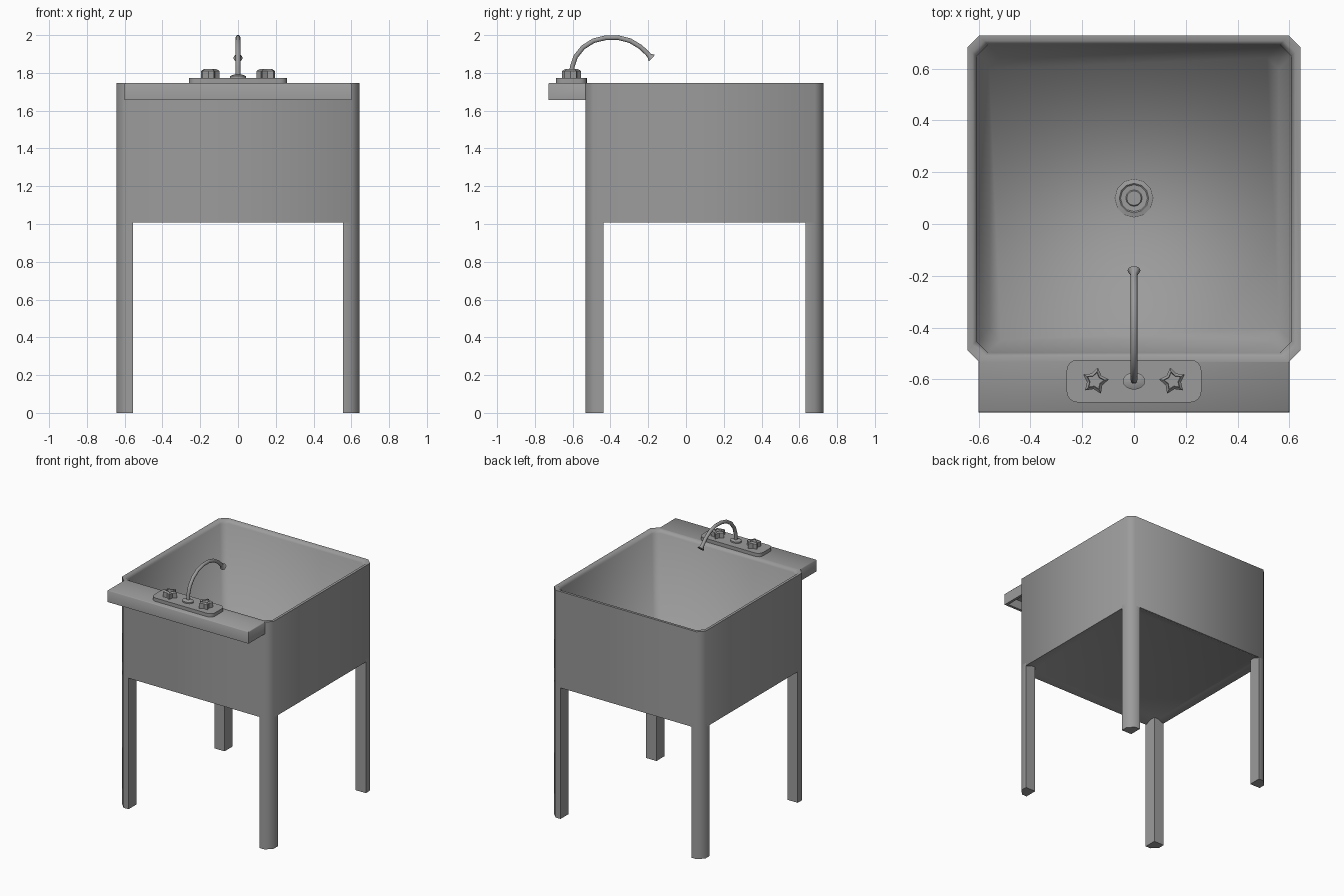
import bpy
import math
from mathutils import Vector

cube = bpy.data.objects.get("Cube")
if cube:
    bpy.data.objects.remove(cube, do_unlink=True)

steel = bpy.data.materials.new("steel_grey")
steel.use_nodes = True
GREY = (0.33, 0.33, 0.33, 1)
steel.diffuse_color = GREY
steel.node_tree.nodes["Principled BSDF"].inputs["Base Color"].default_value = GREY


def loft(name, rings, smooth=50):
    """Skin a list of equal-length rings and cap both ends."""
    n = len(rings[0])
    verts = [p for ring in rings for p in ring]
    faces = [list(range(n))[::-1], [len(verts) - n + i for i in range(n)]]
    for r in range(len(rings) - 1):
        for i in range(n):
            a, b = r * n + i, r * n + (i + 1) % n
            faces.append([a, b, b + n, a + n])
    mesh = bpy.data.meshes.new(name)
    mesh.from_pydata(verts, [], faces)
    mesh.materials.append(steel)
    obj = bpy.data.objects.new(name, mesh)
    bpy.context.collection.objects.link(obj)
    bpy.ops.object.select_all(action="DESELECT")
    obj.select_set(True)
    bpy.context.view_layer.objects.active = obj
    bpy.ops.object.mode_set(mode="EDIT")
    bpy.ops.mesh.select_all(action="SELECT")
    bpy.ops.mesh.normals_make_consistent(inside=False)
    bpy.ops.object.mode_set(mode="OBJECT")
    bpy.ops.object.shade_smooth_by_angle(angle=math.radians(smooth))
    return obj


def rounded_rect(cy, hx, hy, corner, z, steps=1):
    """Rectangle ring with chamfered (steps=1) or rounded corners."""
    ring = []
    for q, (sx, sy) in enumerate([(1, 1), (-1, 1), (-1, -1), (1, -1)]):
        for s in range(steps + 1):
            a = (q + s / steps) * math.pi / 2
            ring.append((sx * (hx - corner) + corner * math.cos(a),
                         cy + sy * (hy - corner) + corner * math.sin(a), z))
    return ring


def ellipse(cx, cy, rx, ry, z, n):
    return [(cx + rx * math.cos(i * math.tau / n),
             cy + ry * math.sin(i * math.tau / n), z) for i in range(n)]


def star(cx, cy, r, z, turn):
    ring = []
    for i in range(10):
        a = turn + i * math.pi / 5
        k = r if i % 2 == 0 else r * 0.6
        ring.append((cx + k * math.cos(a), cy + k * math.sin(a), z))
    return ring


# Basin: apron with shallow recessed underside, thin rim, tapering walls, floor
BACK, FRONT, SIDE = 0.728, -0.533, 0.644
TOP, APRON, FLOOR = 1.747, 1.007, 1.05
MID, DEPTH = (BACK + FRONT) / 2, (BACK - FRONT) / 2
basin_profile = [(0.05, 1.025), (0.012, APRON), (0, APRON), (0, TOP),
                 (0.02, TOP), (0.035, 1.725), (0.085, FLOOR)]
loft("basin", [rounded_rect(MID, SIDE - inset, DEPTH - inset, 0.045, z)
               for inset, z in basin_profile], 88)

# Legs: square inside, chamfered on the outer corner
for sx, side in ((1, "left"), (-1, "right")):
    for sy, y, end in ((-1, FRONT, "front"), (1, BACK, "back")):
        shape = [(0, 0.045), (0.045, 0), (0.087, 0), (0.087, 0.096), (0, 0.096)]
        loft(f"{end}_{side}_leg",
             [[(sx * (SIDE - u), y - sy * v, z) for u, v in shape]
              for z in (0, 1.03)])


# Front ledge: hollow underneath with a turned-down lip
def ledge_ring(inset, z):
    y0, y1 = -0.728 + inset, FRONT + 0.01
    x = 0.6 - inset
    return [(-x, y0, z), (x, y0, z), (x, y1, z), (-x, y1, z)]


loft("front_ledge", [ledge_ring(0.02, 1.725), ledge_ring(0.02, 1.656),
                     ledge_ring(0, 1.656), ledge_ring(0, 1.742),
                     ledge_ring(0.005, TOP)])

# Drain: low stepped ring with a sunken centre
drain_profile = [(0.075, 0), (0.075, 0.006), (0.057, 0.01),
                 (0.052, 0.006), (0.032, 0.005), (0.028, 0.009)]
loft("drain", [ellipse(0, 0.1, r, r, FLOOR + h, 12)
               for r, h in drain_profile], 30)

# Tap plate
TAP_Y = -0.607
loft("tap_plate", [rounded_rect(TAP_Y, 0.26, 0.082, 0.04, z, 4)
                   for z in (1.74, 1.773)])

# Star-shaped tap handles with a raised inner star
for sx, side in ((1, "left"), (-1, "right")):
    turn = math.pi / 2 + sx * 0.2
    knob = [(0.053, 1.768), (0.053, 1.81), (0.036, 1.82), (0.033, 1.812)]
    loft(f"{side}_tap_handle",
         [star(sx * 0.15, TAP_Y, r, z, turn) for r, z in knob], 20)

# Spout collar
loft("spout_collar", [ellipse(0, TAP_Y, 0.043 * k, 0.033 * k, z, 16)
                      for k, z in ((1, 1.768), (1, 1.783), (0.5, 1.791))])

# Curved spout with a flared mouth
path = [Vector((0, y, z)) for y, z in (
    (-0.605, 1.775), (-0.603, 1.83), (-0.585, 1.885), (-0.545, 1.935),
    (-0.49, 1.97), (-0.425, 1.986), (-0.36, 1.987), (-0.295, 1.97),
    (-0.24, 1.937), (-0.205, 1.903), (-0.195, 1.892), (-0.18, 1.878))]
rings = []
for i, p in enumerate(path):
    along = (path[min(i + 1, len(path) - 1)] - path[max(i - 1, 0)]).normalized()
    across = Vector((1, 0, 0))
    up = along.cross(across)
    r = 0.025 if i == len(path) - 1 else 0.013
    rings.append([p + r * (across * math.cos(a) + up * math.sin(a))
                  for a in (k * math.tau / 10 for k in range(10))])
loft("spout", rings)
